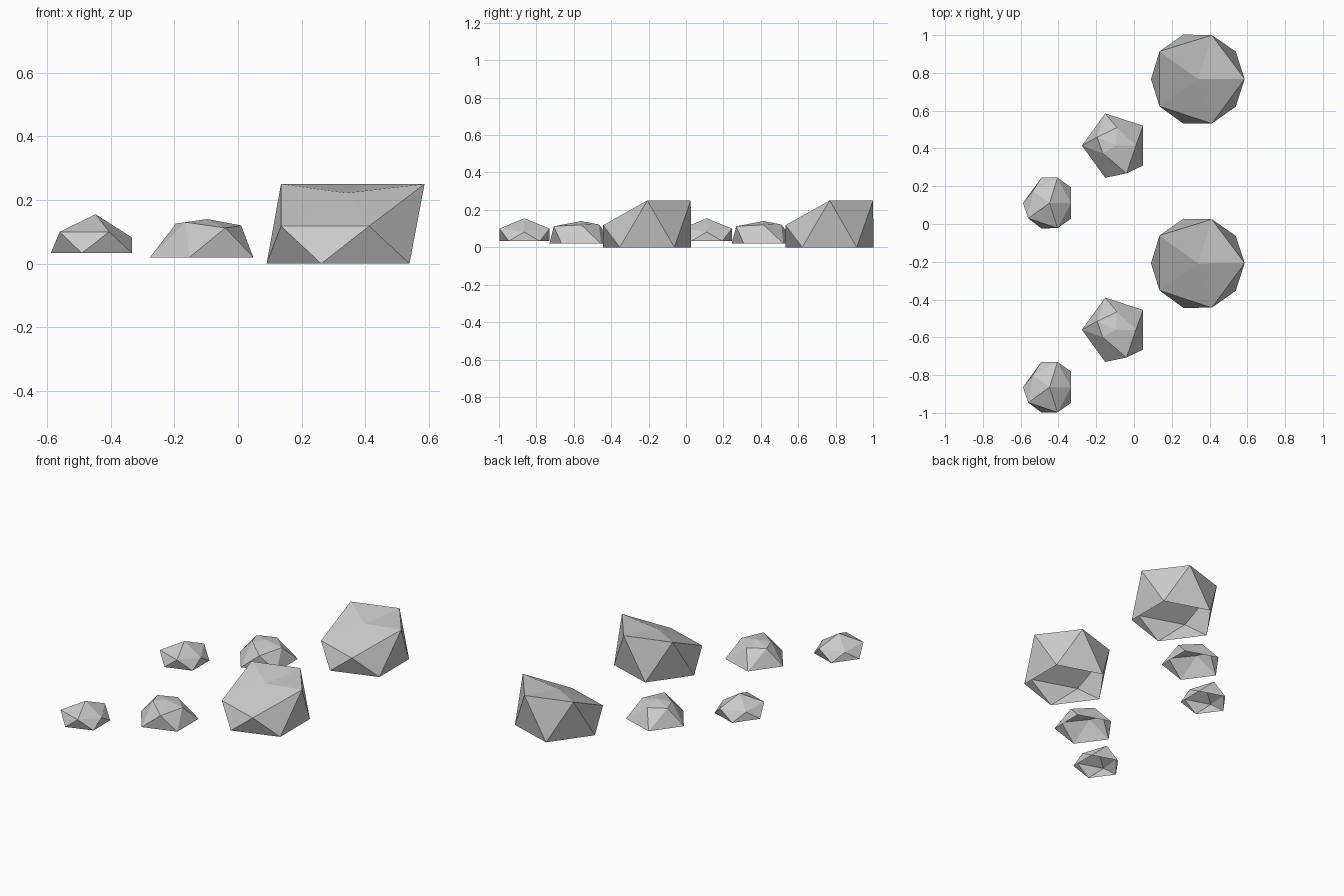
import bpy, math

if "Cube" in bpy.data.objects:
    bpy.data.objects.remove(bpy.data.objects["Cube"])

ROW_STEP = 0.975  # distance between the two identical rows


def rock(name, centre, radius, base_z, upper, apex_z, dy):
    """Low-poly rock: regular pentagon base (open), uneven upper ring, apex."""
    cx, cy = centre
    verts = []
    # base ring, starting at -x
    for k in range(5):
        a = math.pi + k * math.tau / 5
        verts.append((cx + radius * math.cos(a), cy + radius * math.sin(a) + dy, base_z))
    # upper ring, each vertex sits between base vertices k and k+1
    verts += [(x, y + dy, z) for x, y, z in upper]
    verts.append((cx, cy + dy, apex_z))
    faces = []
    for k in range(5):
        n = (k + 1) % 5
        faces += [(k, n, 5 + k), (n, 5 + n, 5 + k), (5 + k, 5 + n, 10)]
    mesh = bpy.data.meshes.new(name)
    mesh.from_pydata(verts, [], faces)
    mesh.update()
    obj = bpy.data.objects.new(name, mesh)
    bpy.context.collection.objects.link(obj)
    return obj


# upper rings, anticlockwise from front left
large_ring = [(0.135, 0.623, 0.118), (0.412, 0.532, 0.118), (0.586, 0.768, 0.25),
              (0.412, 1.0, 0.25), (0.135, 0.914, 0.25)]
medium_ring = [(-0.165, 0.375, 0.13), (-0.04, 0.268, 0.112), (0.01, 0.415, 0.12),
               (-0.09, 0.51, 0.122), (-0.195, 0.46, 0.126)]
small_ring = [(-0.56, 0.03, 0.10), (-0.405, -0.022, 0.10), (-0.333, 0.11, 0.082),
              (-0.405, 0.245, 0.10), (-0.535, 0.175, 0.085)]

# two rows of three rocks
for row, dy in (("back", 0.0), ("front", -ROW_STEP)):
    rock(row + "_large_rock", (0.338, 0.767), 0.248, 0.0, large_ring, 0.222, dy)
    rock(row + "_medium_rock", (-0.097, 0.415), 0.179, 0.02, medium_ring, 0.14, dy)
    rock(row + "_small_rock", (-0.447, 0.111), 0.141, 0.033, small_ring, 0.155, dy)
